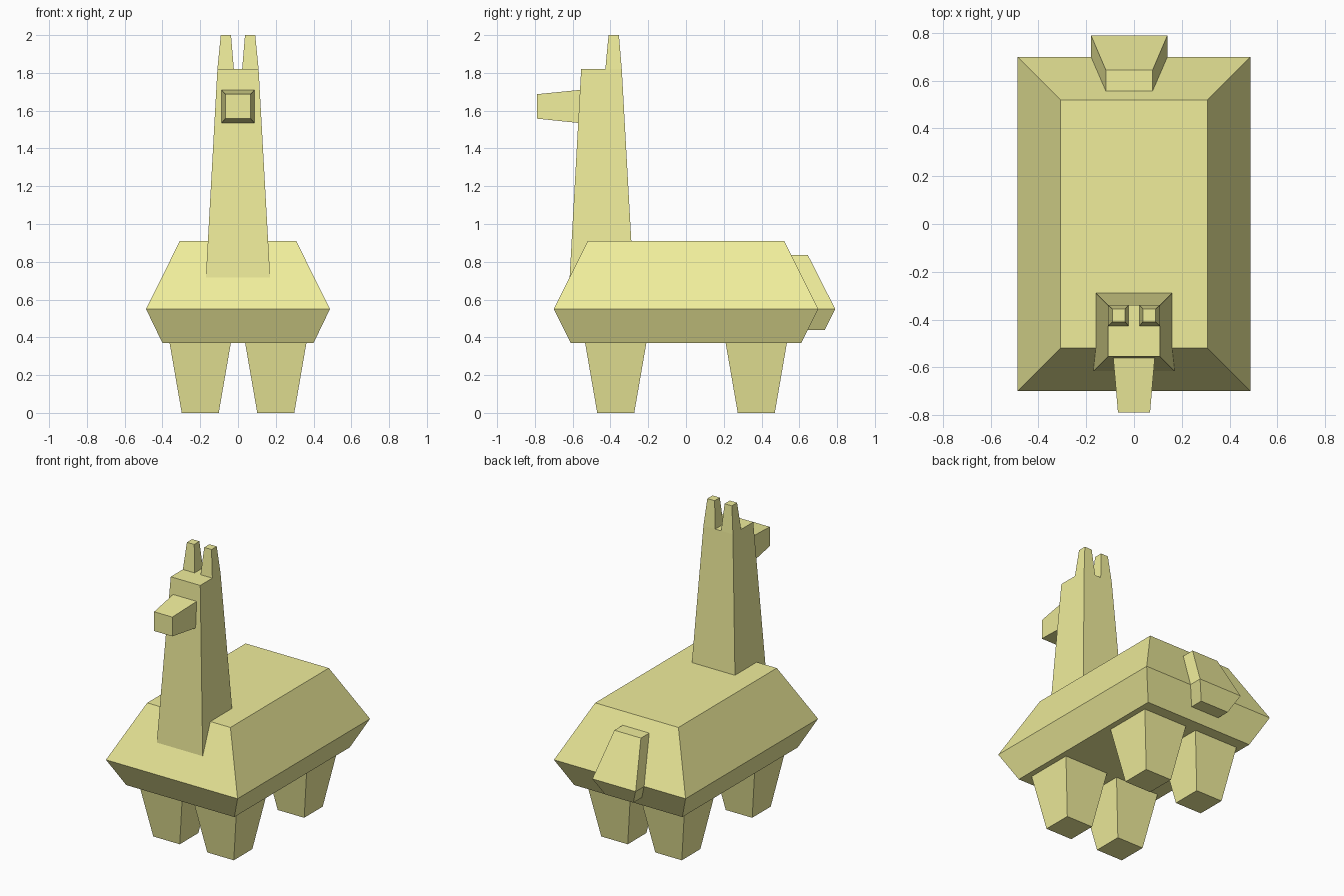
import bpy
import bmesh

if "Cube" in bpy.data.objects:
    bpy.data.objects.remove(bpy.data.objects["Cube"])

wool = bpy.data.materials.new("wool")
wool.diffuse_color = (0.87, 0.85, 0.33, 1.0)
wool.use_nodes = True
wool.node_tree.nodes["Principled BSDF"].inputs["Base Color"].default_value = wool.diffuse_color


def loft(name, rings, along_y=False):
    """Faceted solid through rectangles (level, a0, a1, b0, b1), stacked in z or along y."""
    bm = bmesh.new()
    loops = []
    for t, a0, a1, b0, b1 in rings:
        corners = [(a0, b0), (a1, b0), (a1, b1), (a0, b1)]
        loops.append([bm.verts.new((a, t, b) if along_y else (a, b, t)) for a, b in corners])
    bm.faces.new(loops[0])
    bm.faces.new(loops[-1])
    for low, high in zip(loops, loops[1:]):
        for i in range(4):
            j = (i + 1) % 4
            bm.faces.new((low[i], low[j], high[j], high[i]))
    bmesh.ops.recalc_face_normals(bm, faces=bm.faces)
    mesh = bpy.data.meshes.new(name)
    bm.to_mesh(mesh)
    bm.free()
    mesh.materials.append(wool)
    obj = bpy.data.objects.new(name, mesh)
    bpy.context.collection.objects.link(obj)
    return obj


# Body: short flare below the widest line, long taper above
loft("body", [(0.37, -0.40, 0.40, -0.61, 0.61),
              (0.55, -0.487, 0.487, -0.70, 0.70),
              (0.91, -0.308, 0.308, -0.52, 0.52)])

# Four tapered legs
for side, sx in (("left", -1), ("right", 1)):
    for end, sy in (("front", -1), ("back", 1)):
        x, y = 0.20 * sx, 0.372 * sy
        loft(f"{end}_{side}_leg", [(0.0, x - 0.098, x + 0.098, y - 0.098, y + 0.098),
                                   (0.375, x - 0.163, x + 0.163, y - 0.163, y + 0.163)])

# Neck and head in one tapered column, sunk into the front of the body
loft("neck", [(0.70, -0.171, 0.171, -0.617, -0.278),
              (1.82, -0.109, 0.109, -0.555, -0.34)])

# Ears
for side, s in (("left", -1), ("right", 1)):
    low, high = sorted((0.022 * s, 0.109 * s)), sorted((0.037 * s, 0.091 * s))
    loft(f"{side}_ear", [(1.82, *low, -0.427, -0.34),
                         (2.0, *high, -0.41, -0.355)])

# Snout, narrowing forwards
loft("snout", [(-0.79, -0.067, 0.067, 1.558, 1.687),
               (-0.55, -0.088, 0.088, 1.533, 1.711)], along_y=True)

# Tail, slightly off centre
loft("tail", [(0.44, -0.125, 0.085, 0.50, 0.735),
              (0.55, -0.18, 0.14, 0.50, 0.79),
              (0.836, -0.118, 0.078, 0.50, 0.645)])
